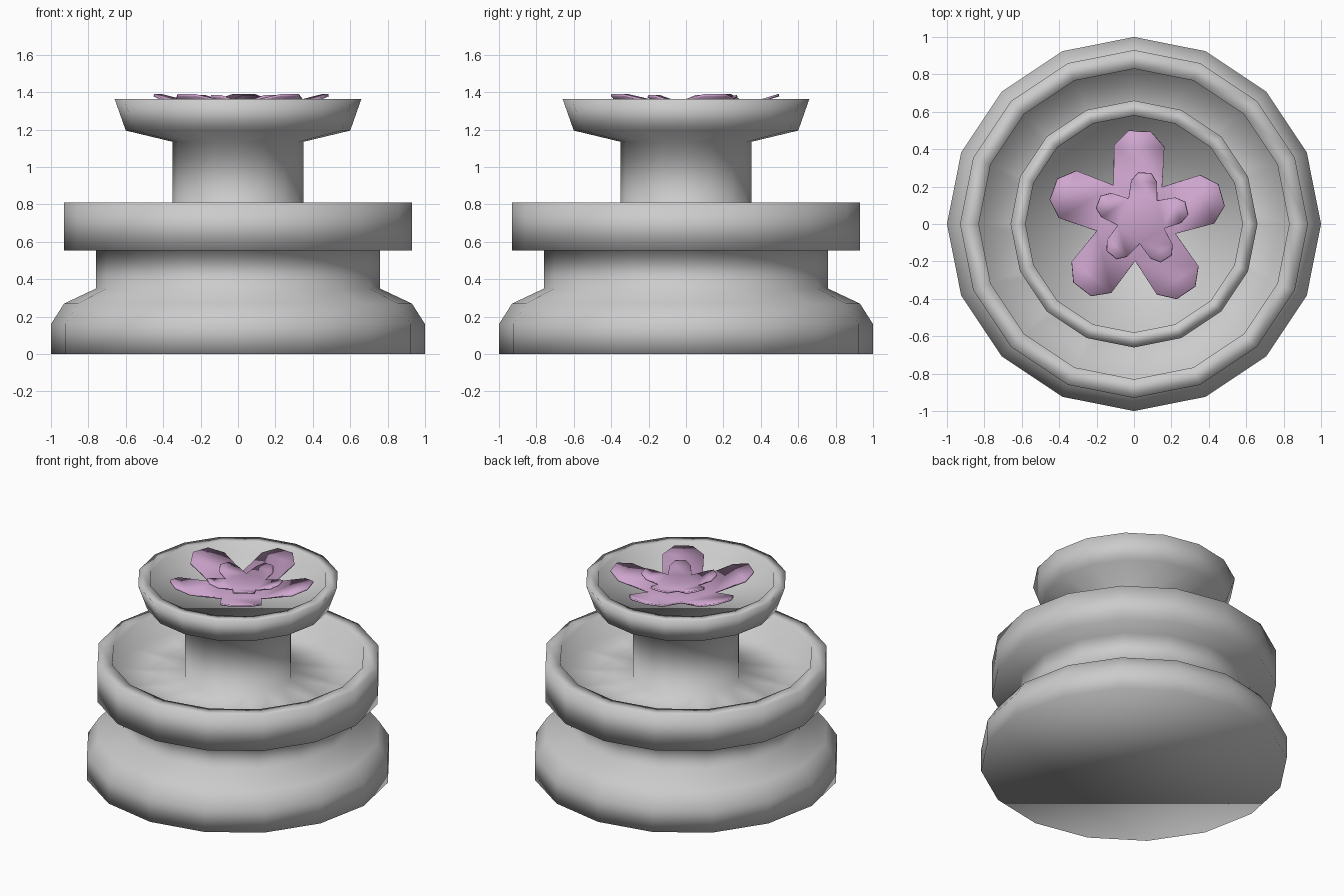
import bpy, math
from math import cos, sin, radians, pi

if "Cube" in bpy.data.objects:
    bpy.data.objects.remove(bpy.data.objects["Cube"])


def add_mesh(name, verts, faces):
    mesh = bpy.data.meshes.new(name)
    mesh.from_pydata(verts, [], faces)
    mesh.update()
    obj = bpy.data.objects.new(name, mesh)
    bpy.context.collection.objects.link(obj)
    for p in mesh.polygons:
        p.use_smooth = True
    return obj


def lathe(name, profile, sides=16):
    """Revolve (radius, z) points from bottom to top and cap both ends."""
    verts = [(r * cos(2 * pi * i / sides), r * sin(2 * pi * i / sides), z)
             for r, z in profile for i in range(sides)]
    faces = []
    for k in range(len(profile) - 1):
        for i in range(sides):
            j = (i + 1) % sides
            faces.append((k * sides + i, k * sides + j,
                          (k + 1) * sides + j, (k + 1) * sides + i))
    faces.append(tuple(reversed(range(sides))))
    last = (len(profile) - 1) * sides
    faces.append(tuple(range(last, last + sides)))
    return add_mesh(name, verts, faces)


def flower(name, centre, turn, outline, z_mid, thickness, mat):
    """Five cupped petals; outline is (along, half width, z) from notch to tip."""
    cx, cy = centre
    verts, faces = [(cx, cy, z_mid)], []
    notch = []
    a0, w0, z0 = outline[0]
    rn = a0 / cos(radians(36))
    for p in range(5):
        a = radians(turn + 72 * p - 36)
        notch.append(len(verts))
        verts.append((cx + rn * cos(a), cy + rn * sin(a), z0))
    for p in range(5):
        a = radians(turn + 72 * p)
        right, left = notch[p], notch[(p + 1) % 5]
        faces.append((0, right, left))
        for along, w, z in outline[1:]:
            n = len(verts)
            for s in (-1, 1):
                verts.append((cx + along * cos(a) - s * w * sin(a),
                              cy + along * sin(a) + s * w * cos(a), z))
            faces.append((right, n, n + 1, left))
            right, left = n, n + 1
    obj = add_mesh(name, verts, faces)
    obj.data.materials.append(mat)
    sol = obj.modifiers.new("Thickness", 'SOLIDIFY')
    sol.thickness = thickness
    sol.offset = -1
    return obj


# Stone body: stepped foot, lower basin, column and upper dish
lathe("fountain_body", [
    (1.0, 0.0), (1.0, 0.16), (0.93, 0.27), (0.76, 0.35),
    (0.76, 0.555), (0.93, 0.555), (0.93, 0.81), (0.83, 0.81),
    (0.83, 0.64), (0.35, 0.68),
    (0.35, 1.135), (0.60, 1.195), (0.66, 1.365), (0.58, 1.365),
    (0.58, 1.27),
])

# Pink blossom: large outer ring of petals and a small inner one
pink = bpy.data.materials.new("petal_pink")
pink.diffuse_color = (0.62, 0.38, 0.62, 1)
pink.use_nodes = True
pink.node_tree.nodes["Principled BSDF"].inputs["Base Color"].default_value = pink.diffuse_color
flower("outer_petals", (0.014, 0.024), 88,
       [(0.178, 0.13, 1.31), (0.39, 0.135, 1.365), (0.47, 0.06, 1.39)],
       1.285, 0.012, pink)
flower("inner_petals", (0.04, 0.025), 86,
       [(0.105, 0.076, 1.345), (0.20, 0.07, 1.365), (0.245, 0.035, 1.385)],
       1.33, 0.012, pink)
